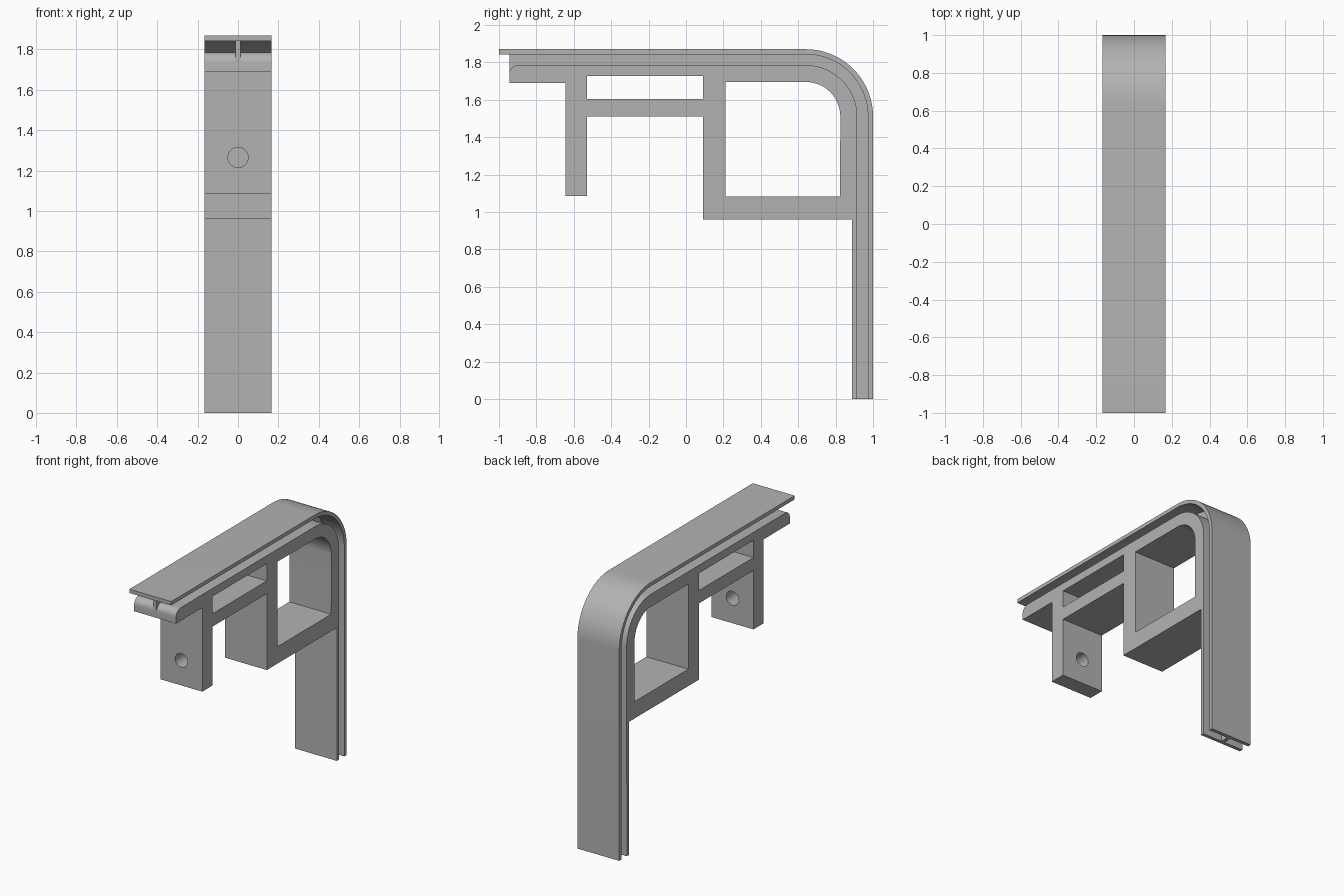
import bpy
import bmesh
import math

if "Cube" in bpy.data.objects:
    bpy.data.objects.remove(bpy.data.objects["Cube"])

HALF_WIDTH = 0.167
BEND = (0.64, 1.51)      # centre of the large bend (y, z)

grey = bpy.data.materials.new("plain grey")
grey.use_nodes = True
COLOUR = (0.45, 0.45, 0.45, 1)
grey.diffuse_color = COLOUR
grey.node_tree.nodes["Principled BSDF"].inputs["Base Color"].default_value = COLOUR


def arc(centre, radius, start, end, steps=24):
    """Points along an arc in the side plane, angles in degrees."""
    points = []
    for i in range(steps + 1):
        a = math.radians(start + (end - start) * i / steps)
        points.append((centre[0] + radius * math.cos(a), centre[1] + radius * math.sin(a)))
    return points


def prism(name, half_width, *loops):
    """Extrude a side outline, with optional holes, across the width."""
    bm = bmesh.new()
    edges = []
    for loop in loops:
        verts = [bm.verts.new((-half_width, y, z)) for y, z in loop]
        edges += [bm.edges.new((v, verts[i - 1])) for i, v in enumerate(verts)]
    bmesh.ops.triangle_fill(bm, use_beauty=True, edges=edges)
    result = bmesh.ops.extrude_face_region(bm, geom=bm.faces[:])
    moved = [g for g in result["geom"] if isinstance(g, bmesh.types.BMVert)]
    bmesh.ops.translate(bm, verts=moved, vec=(2 * half_width, 0, 0))
    bmesh.ops.recalc_face_normals(bm, faces=bm.faces[:])
    mesh = bpy.data.meshes.new(name)
    bm.to_mesh(mesh)
    bm.free()
    mesh.materials.append(grey)
    obj = bpy.data.objects.new(name, mesh)
    bpy.context.collection.objects.link(obj)
    return obj


def rectangle(y0, y1, z0, z1):
    return [(y0, z0), (y1, z0), (y1, z1), (y0, z1)]


def bent_band(front, inner, outer):
    """Outline of a band running back along the top, round the bend and down."""
    y, z = BEND
    return ([(front, z + inner), (front, z + outer)] + arc(BEND, outer, 90, 0)
            + [(y + outer, 0), (y + inner, 0)] + arc(BEND, inner, 0, 90))


# Outer cover strip
cover = prism("cover_strip", HALF_WIDTH, bent_band(-1.0, 0.333, 0.36))

# Thin central rib joining the strip to the frame, dropping down the rounded nose
rib = prism("centre_rib", 0.0125, bent_band(-0.945, 0.265, 0.34))
nose_rib = prism("nose_rib", 0.0125, rectangle(-0.945, -0.89, 1.735, 1.78))

# Support frame with legs, side window and rounded square opening
outline = [(-0.945, 1.69), (-0.645, 1.69), (-0.645, 1.085), (-0.53, 1.085),
           (-0.53, 1.51), (0.09, 1.51), (0.09, 0.96), (0.888, 0.96), (0.888, 0), (0.913, 0)]
outline += arc(BEND, 0.275, 0, 90) + arc((-0.895, 1.735), 0.05, 90, 180, 10)
window = rectangle(-0.53, 0.09, 1.603, 1.727)
opening = [(0.212, 1.082), (0.824, 1.082)] + arc(BEND, 0.185, 0, 90) + [(0.212, 1.695)]
frame = prism("support_frame", HALF_WIDTH, outline, window, opening)

# Screw hole through the front leg
bpy.ops.mesh.primitive_cylinder_add(vertices=32, radius=0.05, depth=0.3,
                                    location=(0, -0.5875, 1.265),
                                    rotation=(math.radians(90), 0, 0))
cutter = bpy.context.object
cutter.name = "hole_cutter"
cutter.hide_render = True
cutter.data.materials.append(grey)
cut = frame.modifiers.new("screw_hole", "BOOLEAN")
cut.operation = "DIFFERENCE"
cut.solver = "EXACT"
cut.object = cutter
bpy.context.view_layer.objects.active = frame
bpy.ops.object.modifier_apply(modifier=cut.name)
bpy.data.objects.remove(cutter)

# Smooth bends with crisp edges
for part in (cover, rib, nose_rib, frame):
    bpy.ops.object.select_all(action="DESELECT")
    part.select_set(True)
    bpy.context.view_layer.objects.active = part
    bpy.ops.object.shade_smooth_by_angle(angle=math.radians(30))
